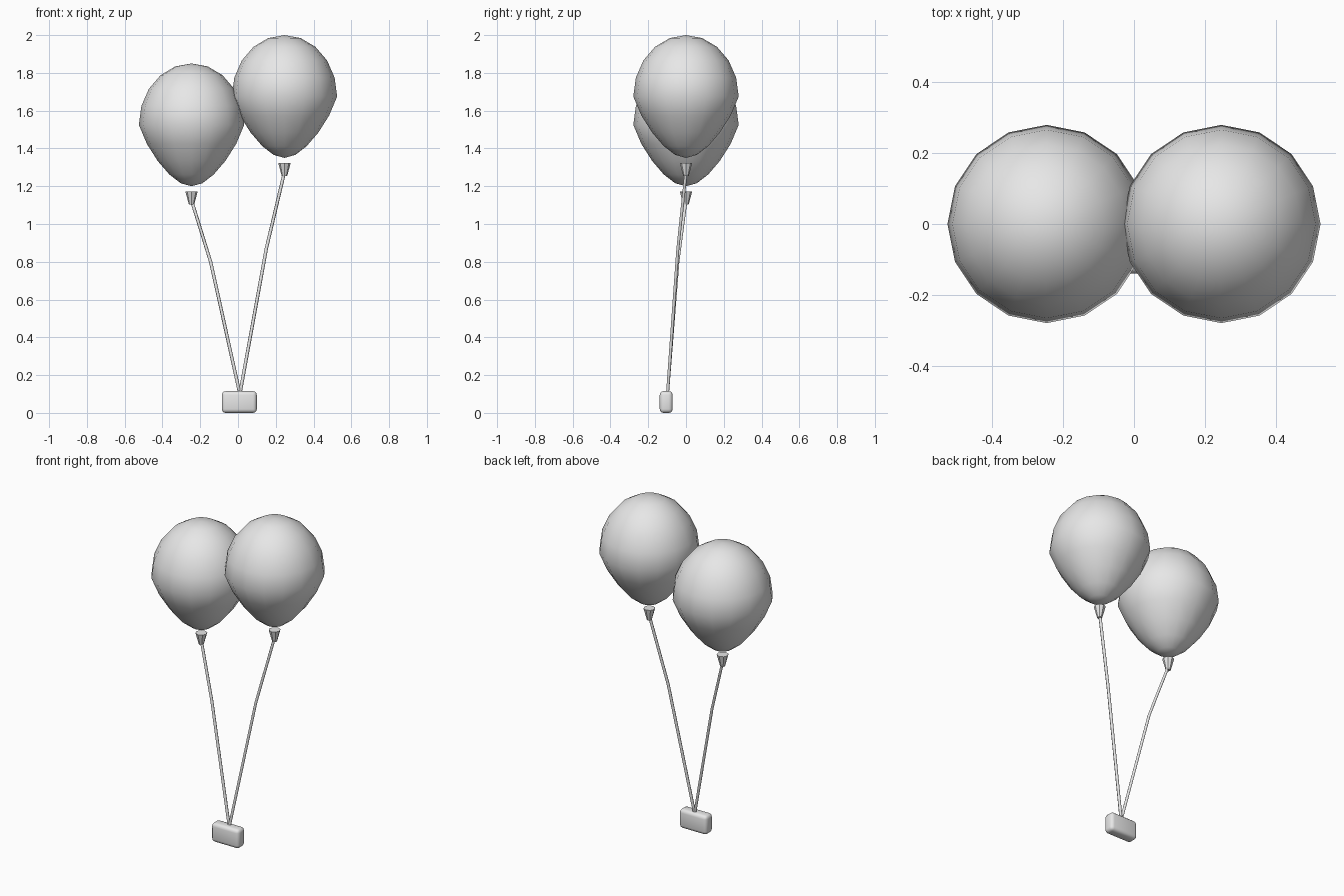
import bpy, bmesh, math
from mathutils import Vector

if "Cube" in bpy.data.objects:
    bpy.data.objects.remove(bpy.data.objects["Cube"])

grey = bpy.data.materials.new("light_grey")
grey.diffuse_color = (0.8, 0.8, 0.8, 1)
grey.use_nodes = True
grey.node_tree.nodes["Principled BSDF"].inputs["Base Color"].default_value = grey.diffuse_color


def finish(obj, name, angle=40):
    obj.name = name
    obj.data.materials.append(grey)
    bpy.ops.object.select_all(action='DESELECT')
    obj.select_set(True)
    bpy.context.view_layer.objects.active = obj
    bpy.ops.object.shade_smooth_by_angle(angle=math.radians(angle))


def balloon(name, x, z, radius=0.279, half_height=0.325):
    # egg shape: a sphere whose lower half narrows downwards
    bpy.ops.mesh.primitive_uv_sphere_add(segments=16, ring_count=10, radius=1)
    obj = bpy.context.object
    for v in obj.data.vertices:
        taper = 1 + 0.35 * min(v.co.z, 0)
        v.co = (v.co.x * radius * taper, v.co.y * radius * taper, v.co.z * half_height)
    obj.location = (x, 0, z)
    finish(obj, name, 80)


def knot(name, x, top):
    # small flared neck, wide end up
    bpy.ops.mesh.primitive_cone_add(vertices=8, radius1=0.014, radius2=0.033,
                                    depth=0.07, location=(x, 0, top - 0.035))
    finish(bpy.context.object, name, 30)


def string(name, points, radius=0.009, sides=6):
    # thin tube swept along a bent path
    bm = bmesh.new()
    rings = []
    for p in points:
        ring = []
        for i in range(sides):
            a = 2 * math.pi * i / sides
            ring.append(bm.verts.new(Vector(p) + Vector((radius * math.cos(a), radius * math.sin(a), 0))))
        rings.append(ring)
    for low, high in zip(rings, rings[1:]):
        for i in range(sides):
            j = (i + 1) % sides
            bm.faces.new((low[i], low[j], high[j], high[i]))
    bm.faces.new(rings[0][::-1])
    bm.faces.new(rings[-1])
    mesh = bpy.data.meshes.new(name)
    bm.to_mesh(mesh)
    bm.free()
    obj = bpy.data.objects.new(name, mesh)
    bpy.context.collection.objects.link(obj)
    finish(obj, name, 65)


# balloons with their knots and strings
for side, x, z, bend in (("left", -0.246, 1.525, (-0.145, -0.043, 0.80)),
                         ("right", 0.246, 1.675, (0.15, -0.043, 0.87))):
    balloon(side + "_balloon", x, z)
    knot(side + "_knot", x, z - 0.352)
    string(side + "_string", [(0.01, -0.098, 0.10), bend, (x, 0, z - 0.40)])

# rounded weight that holds the strings
bpy.ops.mesh.primitive_cube_add(size=1, location=(0.007, -0.105, 0.061))
weight = bpy.context.object
for v in weight.data.vertices:
    v.co = (v.co.x * 0.185, v.co.y * 0.068, v.co.z * 0.115)
bm = bmesh.new()
bm.from_mesh(weight.data)
bmesh.ops.bevel(bm, geom=bm.edges[:], offset=0.02, segments=3, profile=0.5, affect='EDGES')
bm.to_mesh(weight.data)
bm.free()
weight.location.z = 0.0575
finish(weight, "weight", 60)
